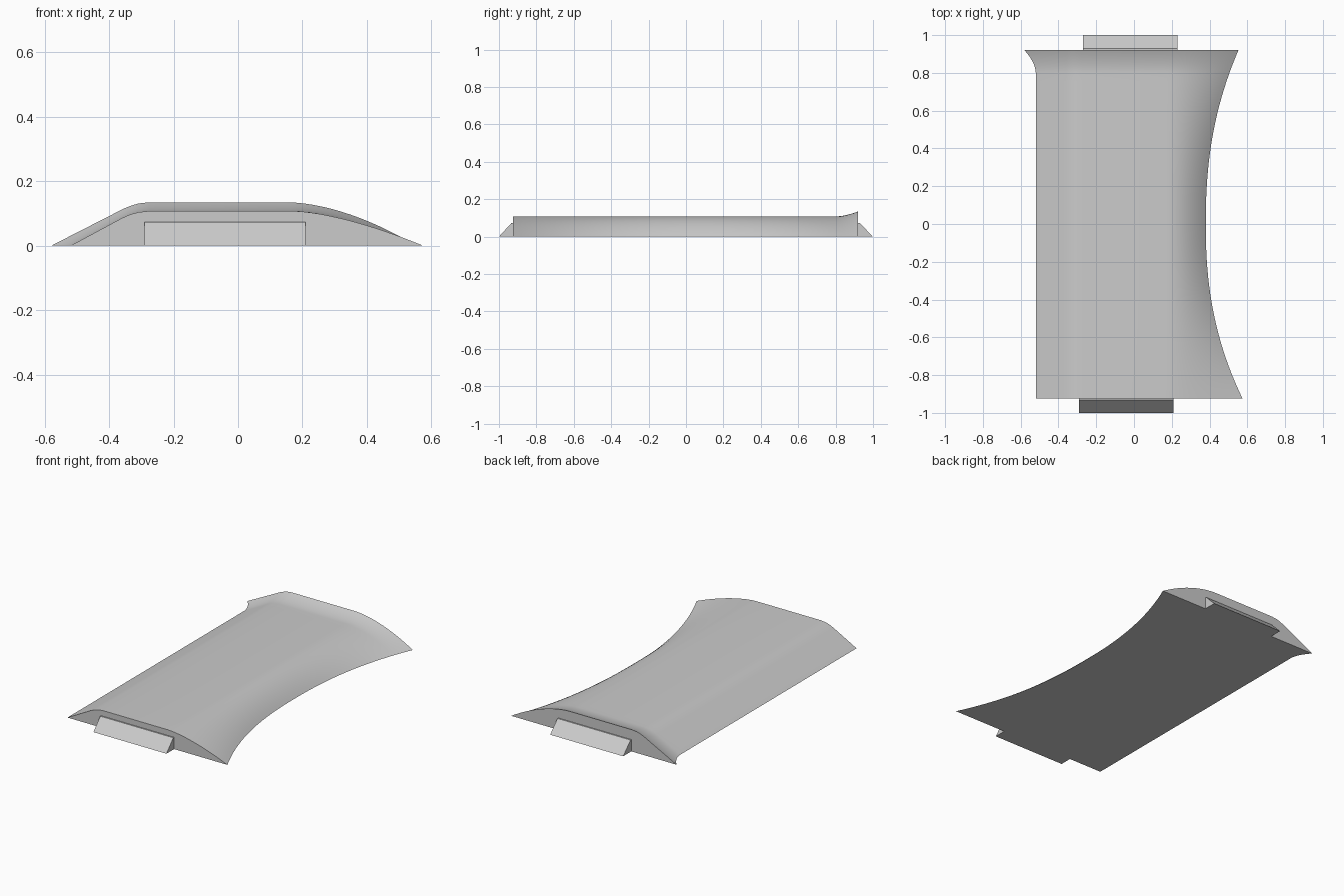
import bpy
import bmesh
import math

cube = bpy.data.objects.get("Cube")
if cube:
    bpy.data.objects.remove(cube, do_unlink=True)

grey = bpy.data.materials.new("plain grey")
grey.use_nodes = True
colour = (0.6, 0.6, 0.6, 1)
grey.diffuse_color = colour
grey.node_tree.nodes["Principled BSDF"].inputs["Base Color"].default_value = colour

FRONT, BACK = -0.925, 0.92
FLARE_START = 0.8


def mix(a, b, t):
    return a + (b - a) * t


def loft(name, rings):
    """Skin a list of closed rings and cap both ends."""
    bm = bmesh.new()
    rows = [[bm.verts.new(p) for p in ring] for ring in rings]
    n = len(rows[0])
    for a, b in zip(rows, rows[1:]):
        for i in range(n):
            j = (i + 1) % n
            bm.faces.new((a[i], a[j], b[j], b[i]))
    bm.faces.new(rows[0])
    bm.faces.new(rows[-1])
    bmesh.ops.recalc_face_normals(bm, faces=bm.faces)
    mesh = bpy.data.meshes.new(name)
    bm.to_mesh(mesh)
    bm.free()
    mesh.materials.append(grey)
    obj = bpy.data.objects.new(name, mesh)
    bpy.context.collection.objects.link(obj)
    return obj


# Left shoulder of the cross-section: plain, and flared at the back lip
PLAIN = [(-0.52, 0), (-0.36, 0.086), (-0.335, 0.097), (-0.31, 0.104), (-0.275, 0.108)]
FLARED = [(-0.58, 0), (-0.353, 0.116), (-0.33, 0.125), (-0.31, 0.131), (-0.275, 0.135)]


def section(y):
    flare = max(0, (y - FLARE_START) / (BACK - FLARE_START)) ** 1.8
    pts = [(mix(a[0], b[0], flare), y, mix(a[1], b[1], flare))
           for a, b in zip(PLAIN, FLARED)]
    # Rounded right slope, running down to the waisted edge
    height = mix(0.108, 0.135, flare)
    start = mix(0.17, 0.15, flare)
    reach = abs(y / FRONT) ** 2.3
    edge = 0.38 + reach * (0.195 if y < 0 else 0.175)
    power = mix(2, 1.55 if y < 0 else 1.78, reach)
    steps = 14
    for i in range(steps + 1):
        u = i / steps
        pts.append((mix(start, edge, u), y, height * (1 - u ** power)))
    return pts


# Main panel, with extra sections through the back lip
ys = [mix(FRONT, FLARE_START, i / 40) for i in range(41)]
ys += [mix(FLARE_START, BACK, i / 10) for i in range(1, 11)]
panel = loft("curved_panel", [section(y) for y in ys])
bpy.context.view_layer.objects.active = panel
panel.select_set(True)
bpy.ops.object.shade_smooth_by_angle(angle=math.radians(30))


# Wedge tabs at each end
def wedge(name, left, right, root, side):
    profile = [(root - 0.02 * side, 0), (side, 0),
               (root + 0.008 * side, 0.073), (root - 0.02 * side, 0.073)]
    loft(name, [[(x, y, z) for y, z in profile] for x in (left, right)])


wedge("front_tab", -0.29, 0.21, FRONT, -1)
wedge("back_tab", -0.27, 0.23, BACK, 1)
